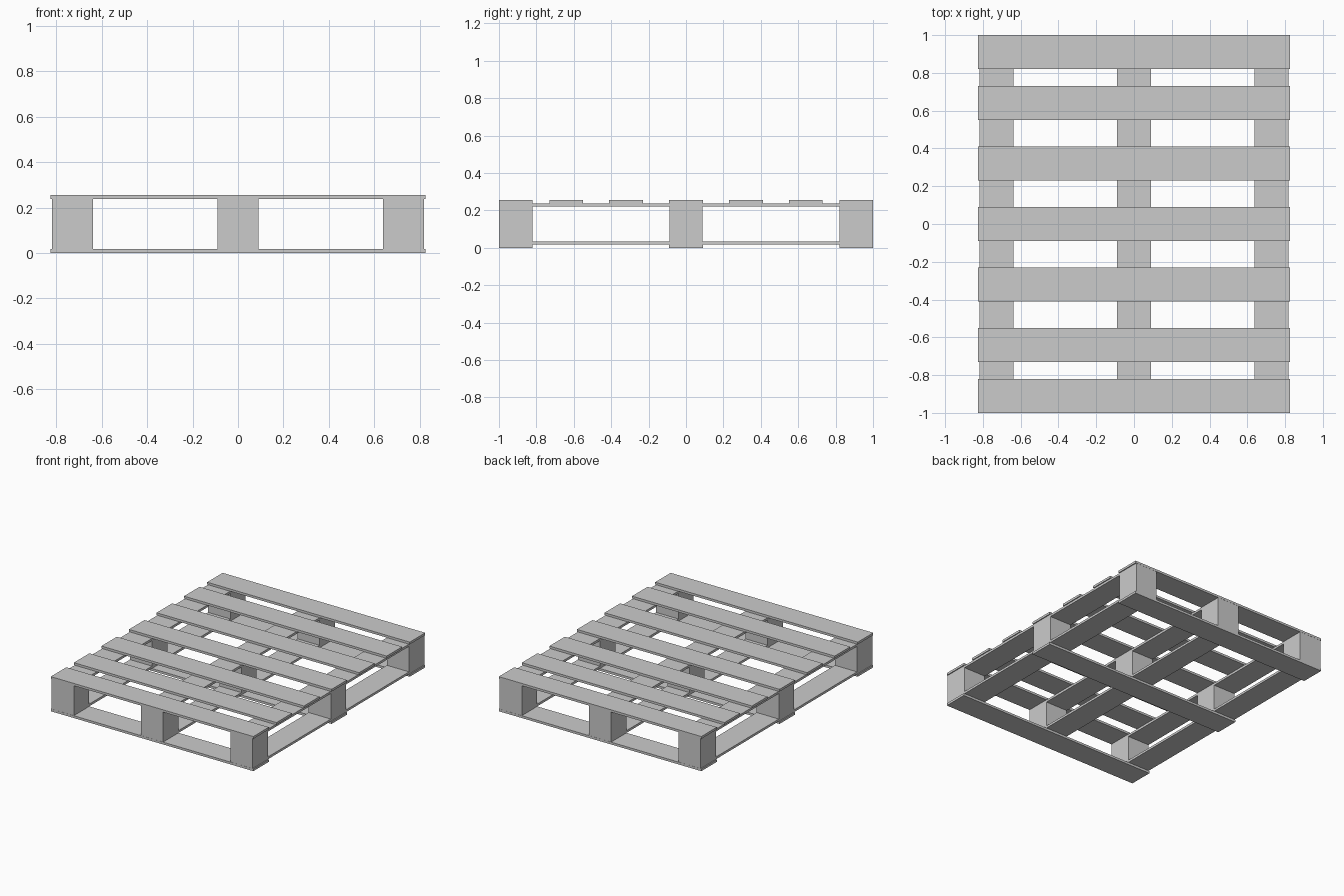
import bpy

if "Cube" in bpy.data.objects:
    bpy.data.objects.remove(bpy.data.objects["Cube"])

W = 0.18      # plank and block width
T = 0.017     # plank thickness
H = 0.255     # total height
XS = (-0.728, 0, 0.728)
YS = (-0.91, 0, 0.91)


def box(name, center, size):
    bpy.ops.mesh.primitive_cube_add(size=1, location=center)
    ob = bpy.context.object
    ob.name = name
    ob.scale = size
    bpy.ops.object.transform_apply(location=False, rotation=False, scale=True)
    return ob


# Deck boards across the top
for y in (-0.91, -0.641, -0.321, 0, 0.321, 0.641, 0.91):
    box("deck_board", (0, y, H - T / 2), (1.65, W, T))

# Bottom boards running across
for y in YS:
    box("bottom_board", (0, y, T / 2), (1.65, W, T))

for x in XS:
    # Lengthwise stringers under the deck and above the bottom boards
    box("upper_stringer", (x, 0, H - 1.5 * T), (W, 1.998, T))
    box("lower_stringer", (x, 0, 1.5 * T), (W, 1.998, T))
    # Spacer blocks
    for y in YS:
        box("spacer_block", (x, y, H / 2), (W, W - 0.002, H - 4 * T))
